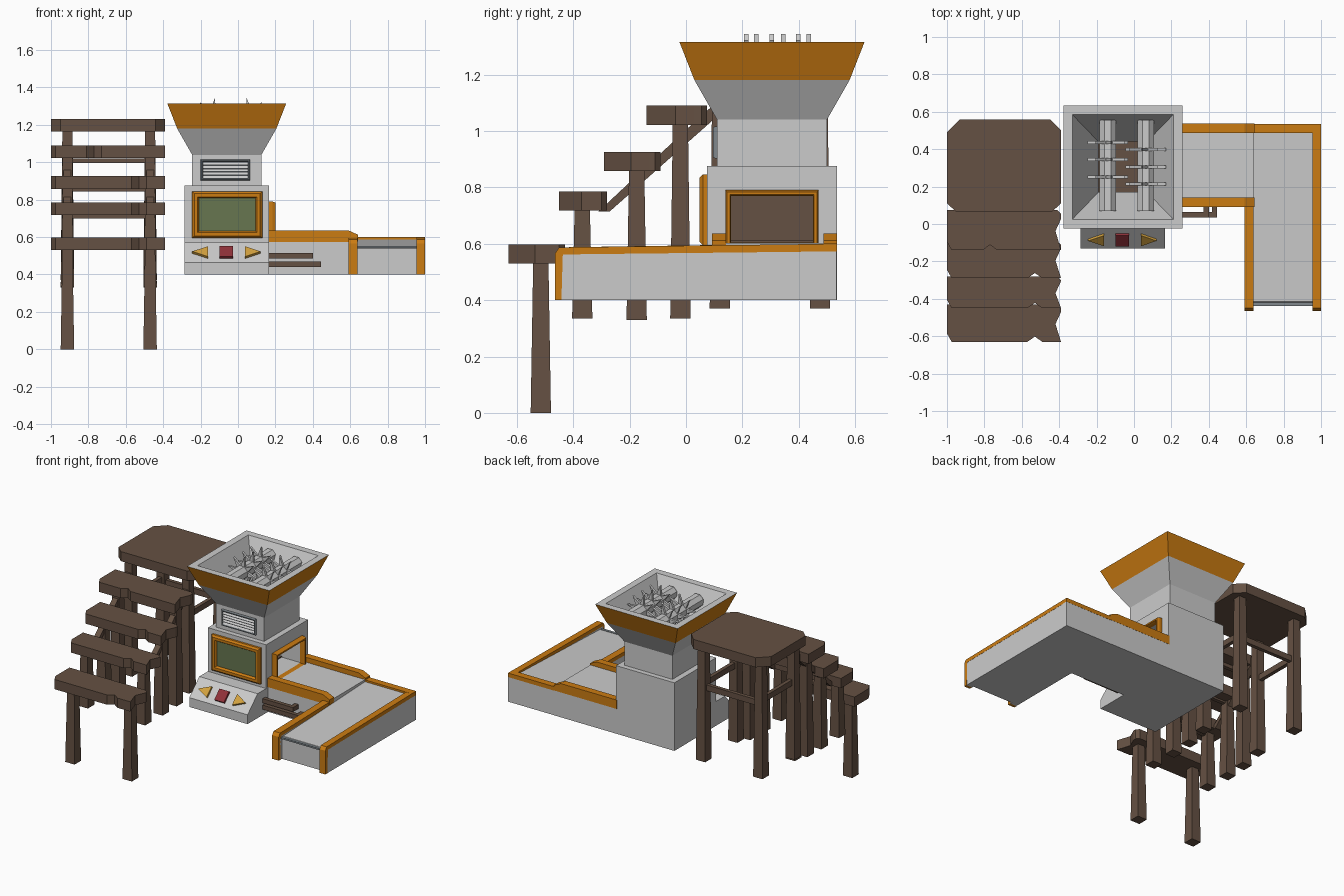
import bpy, bmesh, math
from mathutils import Matrix

if "Cube" in bpy.data.objects:
    bpy.data.objects.remove(bpy.data.objects["Cube"])


def material(name, rgb):
    m = bpy.data.materials.new(name)
    m.diffuse_color = (*rgb, 1)
    m.use_nodes = True
    m.node_tree.nodes["Principled BSDF"].inputs["Base Color"].default_value = m.diffuse_color
    return m


GREY = material("light_grey", (0.60, 0.60, 0.60))
STEEL = material("steel_grey", (0.22, 0.25, 0.27))
DARK = material("dark_grey", (0.06, 0.065, 0.07))
ORANGE = material("orange", (0.60, 0.20, 0.006))
BROWN = material("brown_wood", (0.130, 0.082, 0.056))
GREEN = material("screen_green", (0.135, 0.18, 0.08))
RED = material("button_red", (0.28, 0.03, 0.04))
YELLOW = material("button_yellow", (0.65, 0.36, 0.05))


def finish(name, bm, *mats):
    bmesh.ops.recalc_face_normals(bm, faces=bm.faces)
    me = bpy.data.meshes.new(name)
    bm.to_mesh(me)
    bm.free()
    for m in mats:
        me.materials.append(m)
    ob = bpy.data.objects.new(name, me)
    bpy.context.collection.objects.link(ob)
    return ob


def loft(name, rings, *mats, closed=False):
    """Bridge equal-length point rings; cap the ends or join last to first."""
    bm = bmesh.new()
    vs = [[bm.verts.new(p) for p in r] for r in rings]
    n, k = len(rings[0]), len(rings)
    for i in range(k if closed else k - 1):
        a, b = vs[i], vs[(i + 1) % k]
        for j in range(n):
            bm.faces.new((a[j], a[(j + 1) % n], b[(j + 1) % n], b[j]))
    if not closed:
        bm.faces.new(vs[0])
        bm.faces.new(vs[-1])
    return finish(name, bm, *mats)


def prism(name, pts, axis, lo, hi, mat):
    """Extrude a 2D outline along an axis."""
    put = {'x': lambda p, h: (h, p[0], p[1]), 'y': lambda p, h: (p[0], h, p[1]),
           'z': lambda p, h: (p[0], p[1], h)}[axis]
    return loft(name, [[put(p, h) for p in pts] for h in (lo, hi)], mat)


def rect(a0, a1, b0, b1):
    return [(a0, b0), (a1, b0), (a1, b1), (a0, b1)]


def box(name, x0, x1, y0, y1, z0, z1, mat):
    return prism(name, rect(x0, x1, y0, y1), 'z', z0, z1, mat)


def frame(name, outer, axis, back, front, w, mat):
    """Rectangular picture frame with a bevelled front."""
    a0, a1, b0, b1 = outer
    mid = back + (front - back) * 0.6
    rings = []
    for d, h in ((0, back), (0, mid), (w * .3, front), (w * .8, front), (w, mid), (w, back)):
        r = rect(a0 + d, a1 - d, b0 + d, b1 - d)
        rings.append([(h, p, q) if axis == 'x' else (p, h, q) for p, q in r])
    return loft(name, rings, mat, closed=True)


# ---------- machine body with a hollow chute ----------
CX, CY = -0.06, 0.305
body = box("machine_body", -0.285, 0.165, 0.075, 0.535, 0.4, 0.875, GREY)
cutters = [box("chute_cutter", -0.24, 0.3, 0.16, 0.455, 0.605, 0.77, GREY),
           box("shaft_cutter", CX - .13, CX + .13, CY - .135, CY + .135, 0.7, 0.95, GREY)]
for c in cutters:
    c.hide_render = True
    c.hide_viewport = True
    mod = body.modifiers.new("hollow", 'BOOLEAN')
    mod.object, mod.operation, mod.solver = c, 'DIFFERENCE', 'EXACT'
box("chute_back_lining", -0.24, -0.232, 0.16, 0.455, 0.605, 0.77, BROWN)
box("chute_floor_lining", -0.232, 0.02, 0.16, 0.455, 0.605, 0.612, BROWN)
frame("chute_frame", (0.14, 0.47, 0.585, 0.79), 'x', 0.163, 0.2, 0.02, ORANGE)


# ---------- neck and hopper, one shell ----------
def hop(hx, hy, z):
    return [(x, y, z) for x, y in rect(CX - hx, CX + hx, CY - hy, CY + hy)]


hopper = loft("hopper", [hop(.185, .195, .875), hop(.185, .195, 1.04), hop(.265, .275, 1.18),
                         hop(.318, .328, 1.315), hop(.27, .28, 1.315), hop(.13, .135, 1.04),
                         hop(.13, .135, .875)], GREY, ORANGE, closed=True)
for p in hopper.data.polygons:          # painted outer band
    if p.center.z > 1.2 and p.center.z < 1.3 and max(abs(p.center.x - CX), abs(p.center.y - CY)) > .28:
        p.material_index = 1

# ---------- toothed rollers ----------
for side, rx, y_teeth in (("left", -0.14, (.25, .345, .435)), ("right", 0.063, (.213, .305, .398))):
    ring = [(rx + .047 * math.cos(a), 1.235 + .047 * math.sin(a))
            for a in (math.pi / 8 + i * math.pi / 4 for i in range(8))]
    prism(side + "_roller", ring, 'y', .07, .555, GREY)
    for y in y_teeth:
        for i in range(8):
            a = i * math.pi / 4 + math.pi / 2 + (.15 if rx > 0 else -.15)
            tri = [(rx + r * math.cos(a + d), 1.235 + r * math.sin(a + d))
                   for r, d in ((.042, -.4), (.11, 0), (.042, .4))]
            prism(side + "_tooth", tri, 'y', y - .008, y + .008, GREY)

# ---------- screen, vent and console ----------
frame("screen_frame", (-0.245, 0.13, 0.595, 0.845), 'y', 0.077, 0.048, 0.037, ORANGE)
box("screen", -0.22, 0.1, 0.066, 0.077, 0.625, 0.815, GREEN)
frame("vent_frame", (-0.2, 0.065, 0.903, 1.016), 'y', 0.112, 0.096, 0.012, STEEL)
box("vent_backing", -0.19, 0.055, 0.106, 0.112, 0.912, 1.006, DARK)
for i in range(5):
    z = 0.917 + i * 0.0178
    prism("vent_slat", [(0.099, z), (0.108, z + .013), (0.108, z)], 'x', -0.188, 0.053, GREY)
prism("console", [(-.13, .4), (-.13, .465), (-.02, .57), (.08, .57), (.08, .4)], 'x', -.285, .165, GREY)
slope = Matrix.Translation((0, -.08, .5127)) @ Matrix.Rotation(math.atan2(.105, .11), 4, 'X')
for name, pts, mat in (("left_button", [(-.245, 0), (-.16, -.04), (-.16, .04)], YELLOW),
                       ("middle_button", rect(-.1, -.026, -.04, .04), RED),
                       ("right_button", [(.12, 0), (.037, -.04), (.037, .04)], YELLOW)):
    prism(name, pts, 'z', -.005, .015, mat).matrix_world = slope

# ---------- conveyor: side run then front run ----------
box("side_run_base", 0.16, 0.64, 0.095, 0.535, 0.4, 0.575, GREY)
box("side_run_belt", 0.165, 0.64, 0.14, 0.49, 0.57, 0.602, GREY)
for name, y in (("side_rail_front", .092), ("side_rail_back", .487)):
    prism(name, [(.16, .574), (.64, .574), (.643, .612), (.59, .636), (.16, .636)], 'y', y, y + .049, ORANGE)
prism("front_run_base", [(-.445, .4), (-.45, .563), (.534, .574), (.534, .4)], 'x', .592, .64, GREY)
prism("front_run_outer", [(-.445, .4), (-.45, .563), (.534, .574), (.534, .4)], 'x', .955, .999, GREY)
prism("front_run_belt", [(-.43, .4), (-.43, .54), (-.415, .553), (.5, .588), (.5, .4)], 'x', .63, .965, GREY)
box("belt_end_roller", .64, .955, -.439, -.42, .542, .553, STEEL)
rail = [(-.465, .4), (-.465, .565), (-.45, .587), (.535, .6), (.535, .573), (-.437, .562), (-.442, .4)]
prism("front_rail_outer", rail, 'x', .955, 1.0, ORANGE)
inner = [p if p[0] < 0 else (.14, p[1] - .004) for p in rail]
prism("front_rail_inner", inner, 'x', .59, .64, ORANGE)
box("end_wall", .64, 1.0, .49, .534, .4, .574, GREY)
box("end_rail", .64, 1.0, .487, .535, .572, .6, ORANGE)

# ---------- bent pipes beside the console ----------
for x, z in ((.40, .485), (.445, .44)):
    prism("pipe", [(.16, .035), (x, .035), (x, .1), (x - .028, .1), (x - .028, .063), (.16, .063)],
          'z', z, z + .03, BROWN)


# ---------- wooden stairs ----------
def leg(x, y, z0, z1):
    rings = [[(px, py, z) for px, py in rect(x - w, x + w, y - w, y + w)]
             for w, z in ((.036, z0), (.027, z1))]
    loft("stair_leg", rings, BROWN)


LEGS_X = (-0.912, -0.47)
steps = [(-.63, -.43, .53, -.53, -.515, 0), (-.45, -.28, .717, -.53, -.368, .335),
         (-.29, -.09, .858, -.53, -.175, .33), (-.14, .075, 1.022, -.77, -.02, .335)]
for y0, y1, z0, notch, ly, lz in steps:
    m = (y0 + y1) / 2                    # chipped plank outline
    out = [(-1, y0 + .045), (-.975, y0), (notch - .04, y0), (notch, y0 + .028), (notch + .04, y0),
           (-.39, y0), (-.42, m - .005), (-.39, m + .06), (-.39, y1 - .02), (-.41, y1), (-1, y1)]
    prism("stair_plank", out, 'z', z0, z0 + .068, BROWN)
    for x in LEGS_X:
        leg(x, ly, lz, z0 + .01)
top = [(-1, .49), (-.93, .56), (-.45, .56), (-.39, .5), (-.39, .11), (-.44, .065), (-.95, .065), (-1, .11)]
prism("top_platform", top, 'z', 1.165, 1.232, BROWN)
for x in LEGS_X:
    for y in (.12, .475):
        leg(x, y, .37, 1.17)
    # diagonal stringers and platform side braces
    prism("stringer", [(-.31, .715), (-.27, .715), (.12, 1.06), (.12, 1.11), (.06, 1.06)],
          'x', x - .02, x + .02, BROWN)
    box("side_brace", x - .013, x + .013, .12, .475, .88, .92, BROWN)
box("back_brace", *LEGS_X, .462, .488, .86, .9, BROWN)
for y, z in ((-.368, .70), (-.175, .845), (-.02, .995)):
    box("cross_brace", *LEGS_X, y - .013, y + .013, z, z + .025, BROWN)
